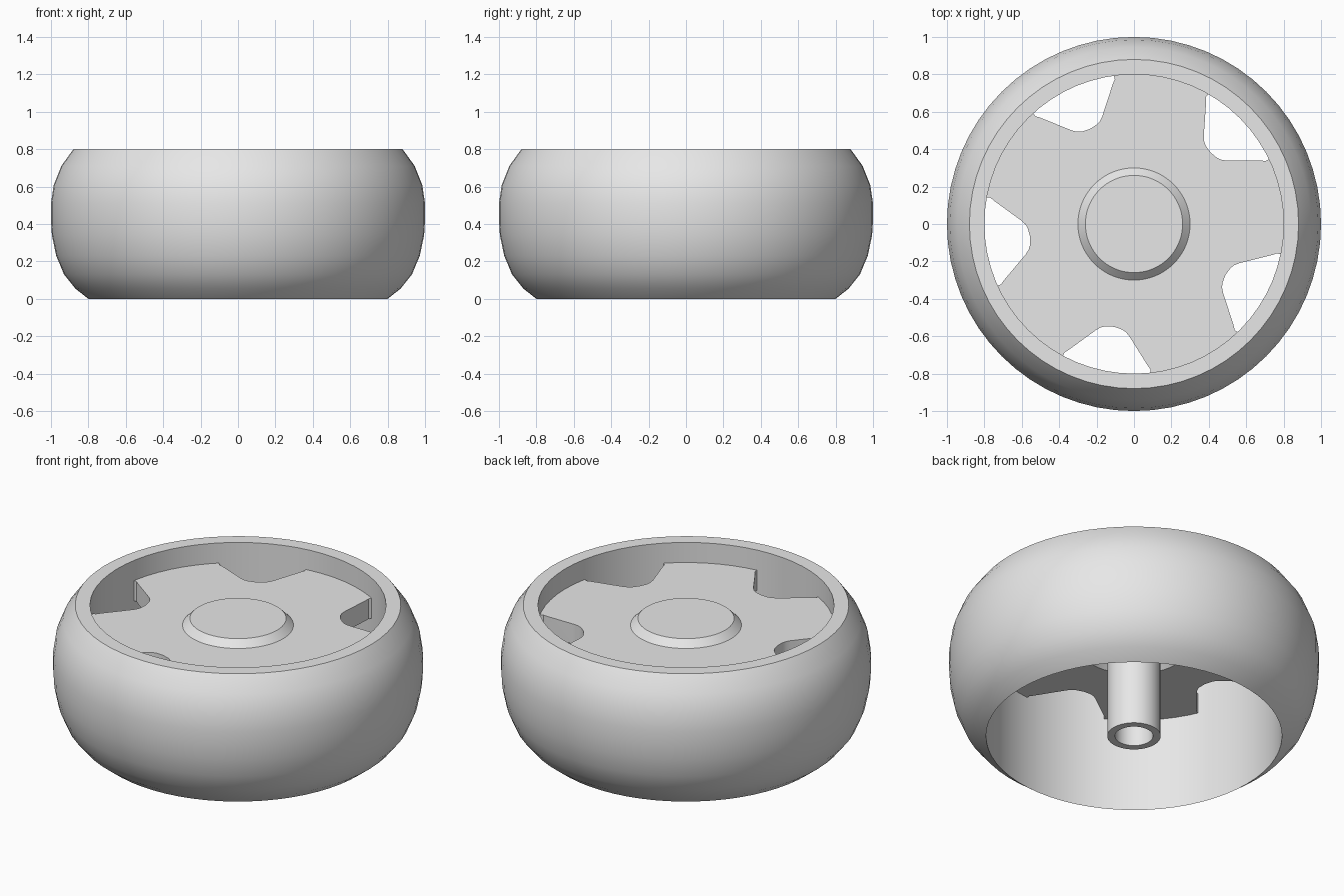
import bpy
import bmesh
from math import sin, cos, pi, radians

old = bpy.data.objects.get("Cube")
if old:
    bpy.data.objects.remove(old, do_unlink=True)

grey = bpy.data.materials.new("plain grey")
grey.use_nodes = True
grey.diffuse_color = (0.8, 0.8, 0.8, 1)
grey.node_tree.nodes["Principled BSDF"].inputs["Base Color"].default_value = (0.8, 0.8, 0.8, 1)


def finish(name, bm):
    """Turn a bmesh into a named grey object."""
    bmesh.ops.recalc_face_normals(bm, faces=bm.faces)
    mesh = bpy.data.meshes.new(name)
    bm.to_mesh(mesh)
    bm.free()
    mesh.materials.append(grey)
    obj = bpy.data.objects.new(name, mesh)
    bpy.context.collection.objects.link(obj)
    return obj


def lathe(name, profile, sides, loop=False):
    """Revolve (radius, z) points about z; a loop joins last to first, otherwise ends are capped."""
    bm = bmesh.new()
    rings = [[bm.verts.new((r * cos(2 * pi * i / sides), r * sin(2 * pi * i / sides), z))
              for i in range(sides)] for r, z in profile]
    pairs = list(zip(rings, rings[1:]))
    if loop:
        pairs.append((rings[-1], rings[0]))
    else:
        bm.faces.new(rings[0])
        bm.faces.new(rings[-1])
    for a, b in pairs:
        for i in range(sides):
            j = (i + 1) % sides
            bm.faces.new((a[i], a[j], b[j], b[i]))
    return finish(name, bm)


def smooth(obj):
    bpy.ops.object.select_all(action="DESELECT")
    obj.select_set(True)
    bpy.context.view_layer.objects.active = obj
    bpy.ops.object.shade_smooth_by_angle(angle=radians(30))


# Tyre: rounded outside, straight bore
tyre = lathe("tyre", [(0.80, 0), (0.87, 0.055), (0.93, 0.13), (0.972, 0.23), (0.995, 0.34),
                      (1.0, 0.42), (1.0, 0.51), (0.985, 0.61), (0.945, 0.71), (0.88, 0.80),
                      (0.80, 0.80)], 64, loop=True)

# Wheel disc with raised hub above and matching recess below, sunk slightly into the tyre
disc = lathe("wheel_disc", [(0.26, 0.60), (0.30, 0.56), (0.815, 0.56), (0.815, 0.68),
                            (0.30, 0.68), (0.26, 0.72)], 64)

# Five rounded openings, each symmetric about its own radius
half = [(0.566, 0.045), (0.576, 0.068), (0.594, 0.09), (0.728, 0.215),
        (0.745, 0.234), (0.764, 0.238), (0.9, 0.238)]
outline = [(u, -v) for u, v in reversed(half)] + [(0.56, 0)] + half
bm = bmesh.new()
for k in range(5):
    a = radians(43 + 72 * k)
    rings = [[bm.verts.new((u * cos(a) - v * sin(a), u * sin(a) + v * cos(a), z))
              for u, v in outline] for z in (0.4, 0.9)]
    low, high = rings
    bm.faces.new(low)
    bm.faces.new(high)
    for i in range(len(low)):
        bm.faces.new((low[i - 1], low[i], high[i], high[i - 1]))
cutter = finish("opening_cutter", bm)
cutter.hide_render = True

cut = disc.modifiers.new("openings", "BOOLEAN")
cut.operation = "DIFFERENCE"
cut.solver = "EXACT"
cut.object = cutter
bpy.context.view_layer.objects.active = disc
bpy.ops.object.modifier_apply(modifier=cut.name)
bpy.data.objects.remove(cutter, do_unlink=True)

# Hollow axle tube hanging from the hub
axle = lathe("axle_tube", [(0.145, 0), (0.145, 0.62), (0.103, 0.62), (0.103, 0)], 32, loop=True)

for part in (tyre, disc, axle):
    smooth(part)
